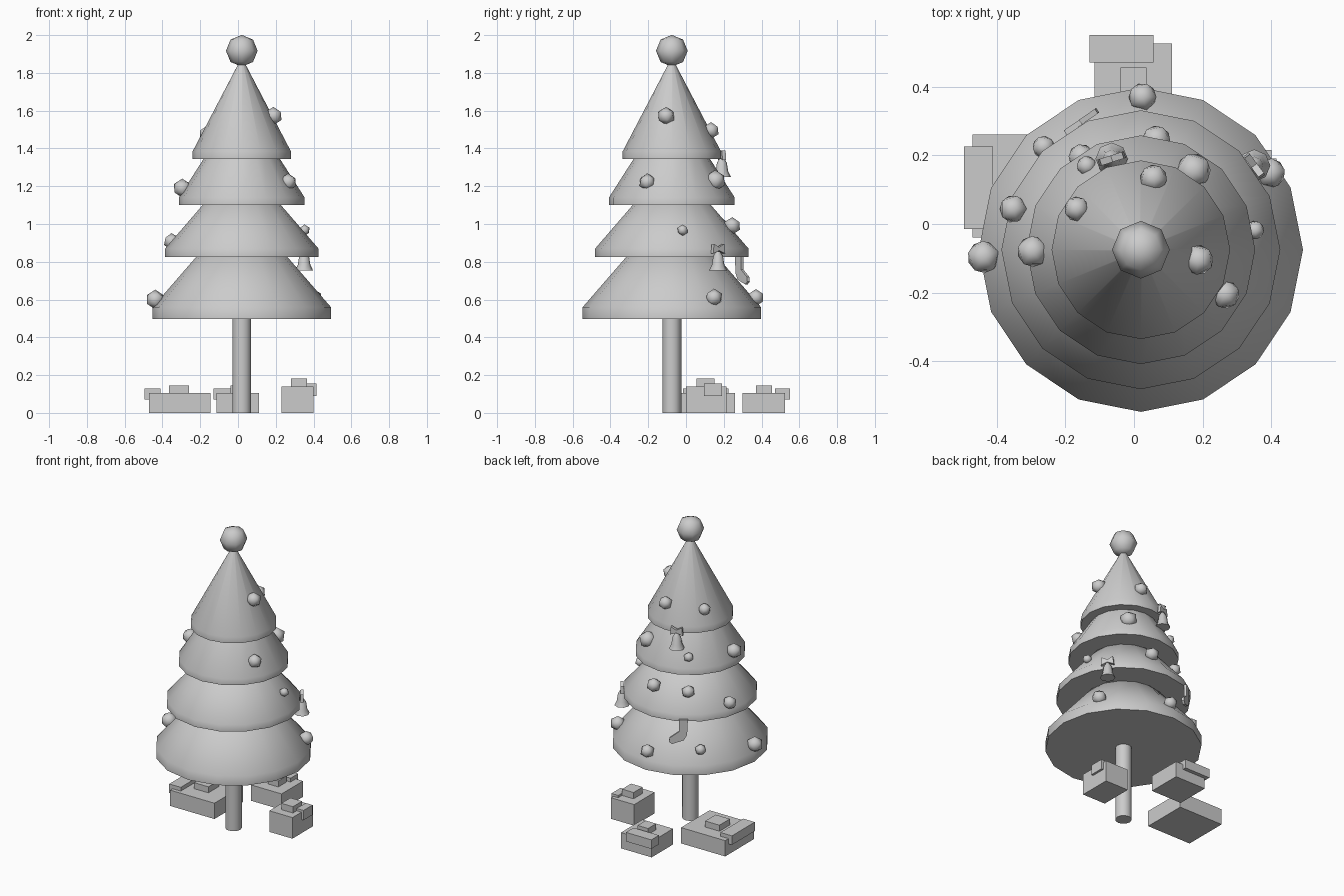
import bpy, bmesh, math
from mathutils import Matrix, Vector

cube = bpy.data.objects.get("Cube")
if cube:
    bpy.data.objects.remove(cube, do_unlink=True)

grey = bpy.data.materials.new("plain_grey")
grey.use_nodes = True
grey.diffuse_color = (0.6, 0.6, 0.6, 1)
grey.node_tree.nodes["Principled BSDF"].inputs["Base Color"].default_value = (0.6, 0.6, 0.6, 1)

CX, CY = 0.02, -0.075  # tree axis


def finish(name, bm, smooth=None):
    bmesh.ops.recalc_face_normals(bm, faces=bm.faces)
    mesh = bpy.data.meshes.new(name)
    bm.to_mesh(mesh)
    bm.free()
    mesh.materials.append(grey)
    obj = bpy.data.objects.new(name, mesh)
    bpy.context.collection.objects.link(obj)
    if smooth:
        bpy.ops.object.select_all(action='DESELECT')
        obj.select_set(True)
        bpy.context.view_layer.objects.active = obj
        bpy.ops.object.shade_smooth_by_angle(angle=math.radians(smooth))
    return obj


def lathe(name, profile, sides, centre, smooth):
    """Closed solid of revolution from (radius, z) pairs."""
    bm = bmesh.new()
    rings = []
    for r, z in profile:
        angles = [2 * math.pi * i / sides for i in range(sides)]
        rings.append([bm.verts.new((centre[0] + r * math.cos(a),
                                    centre[1] + r * math.sin(a), z)) for a in angles])
    for low, high in zip(rings, rings[1:]):
        for i in range(sides):
            j = (i + 1) % sides
            bm.faces.new((low[i], low[j], high[j], high[i]))
    bm.faces.new(rings[0])
    bm.faces.new(rings[-1])
    return finish(name, bm, smooth)


def plate(name, outlines, place, thick):
    """Flat outlines in local x-z, thickened along local y."""
    bm = bmesh.new()
    for outline in outlines:
        face = bm.faces.new([bm.verts.new((x, -thick / 2, z)) for x, z in outline])
        ext = bmesh.ops.extrude_face_region(bm, geom=[face])["geom"]
        moved = [g for g in ext if isinstance(g, bmesh.types.BMVert)]
        bmesh.ops.translate(bm, verts=moved, vec=(0, thick, 0))
        if not face.is_valid:
            continue
    bm.transform(place)
    return finish(name, bm)


def box(name, x0, x1, y0, y1, z0, z1):
    bm = bmesh.new()
    bmesh.ops.create_cube(bm, size=1)
    bmesh.ops.scale(bm, vec=(x1 - x0, y1 - y0, z1 - z0), verts=bm.verts)
    bmesh.ops.translate(bm, vec=((x0 + x1) / 2, (y0 + y1) / 2, (z0 + z1) / 2), verts=bm.verts)
    return finish(name, bm)


def facing(x, y, z):
    """Frame at a point, local y pointing away from the tree axis."""
    turn = math.atan2(y - CY, x - CX) - math.pi / 2
    return Matrix.Translation((x, y, z)) @ Matrix.Rotation(turn, 4, 'Z')


# Trunk
lathe("trunk", [(0.05, 0), (0.05, 0.54)], 12, (CX, CY), 45)

# Foliage tiers: rim radius, bottom, rim top, neck radius, neck height
tiers = [(0.472, 0.497, 0.56, 0.19, 0.885),
         (0.406, 0.825, 0.87, 0.16, 1.155),
         (0.333, 1.10, 1.14, 0.17, 1.395),
         (0.26, 1.345, 1.385, 0.012, 1.86)]
for n, (rim, z0, z1, neck, z2) in enumerate(tiers):
    lathe(f"foliage_tier_{n + 1}", [(rim, z0), (rim, z1), (neck, z2)], 16, (CX, CY), 50)

# Ball on the tip
bm = bmesh.new()
bmesh.ops.create_uvsphere(bm, u_segments=8, v_segments=4, radius=0.084)
bm.transform(Matrix.Translation((CX, CY, 1.917)))
finish("top_ball", bm, 60)

# Round ornaments: x, y, z, radius
balls = [(0.025, 0.37, 0.61, 0.045), (-0.438, -0.096, 0.6, 0.052),
         (0.397, 0.148, 0.61, 0.048), (-0.263, 0.224, 0.64, 0.036),
         (-0.352, 0.044, 0.908, 0.044), (0.065, 0.245, 0.99, 0.046),
         (-0.153, 0.195, 0.985, 0.042), (0.352, -0.018, 0.967, 0.03),
         (0.173, 0.155, 1.23, 0.056), (0.266, -0.205, 1.222, 0.046),
         (-0.295, -0.08, 1.19, 0.05), (-0.138, 0.169, 1.2, 0.032),
         (0.057, 0.133, 1.495, 0.044), (-0.167, 0.044, 1.478, 0.04),
         (0.188, -0.105, 1.572, 0.048)]
for n, (x, y, z, r) in enumerate(balls):
    bm = bmesh.new()
    bmesh.ops.create_icosphere(bm, subdivisions=1, radius=r)
    bm.transform(facing(x, y, z))
    finish(f"ornament_{n + 1}", bm, 60)

# Bells with bows
bow = [(0, -0.008), (0.04, -0.024), (0.034, 0.028), (0, 0.01)]
bow_sides = [bow, [(-x, z) for x, z in bow]]
for n, (x, y, z) in enumerate([(-0.065, 0.19, 1.25), (0.35, 0.17, 0.755)]):
    bell = [(0.047, 0), (0.033, 0.03), (0.026, 0.075), (0.01, 0.1)]
    lathe(f"bell_{n + 1}", [(r, z + h) for r, h in bell], 8, (x, y), 50)
    plate(f"bow_{n + 1}", bow_sides, facing(x, y, z + 0.112), 0.02)

# Stocking
sock = [(-0.055, 0.07), (0.0, 0.07), (0.0, -0.01), (0.055, -0.05),
        (0.06, -0.075), (0.04, -0.09), (-0.03, -0.065), (-0.05, -0.03)]
direction = math.atan2(0.57, 0.82)
plate("stocking", [sock],
      Matrix.Translation((-0.155, 0.297, 0.77)) @ Matrix.Rotation(direction, 4, 'Z'), 0.016)

# Presents: body, top bow and wrapped tag
presents = {
    "flat_present": [(-0.47, -0.145, -0.04, 0.26, 0, 0.105),
                     (-0.365, -0.26, 0.06, 0.17, 0.1, 0.145),
                     (-0.495, -0.41, -0.015, 0.225, 0.07, 0.13)],
    "back_present": [(-0.115, 0.11, 0.30, 0.525, 0, 0.105),
                     (-0.04, 0.037, 0.37, 0.455, 0.1, 0.145),
                     (-0.13, 0.057, 0.47, 0.55, 0.07, 0.13)],
    "tall_present": [(0.23, 0.40, 0.0, 0.215, 0, 0.14),
                     (0.28, 0.365, 0.055, 0.15, 0.135, 0.182),
                     (0.365, 0.415, 0.095, 0.19, 0.09, 0.155)],
}
for name, parts in presents.items():
    for suffix, dims in zip(("box", "bow", "tag"), parts):
        box(f"{name}_{suffix}", *dims)
